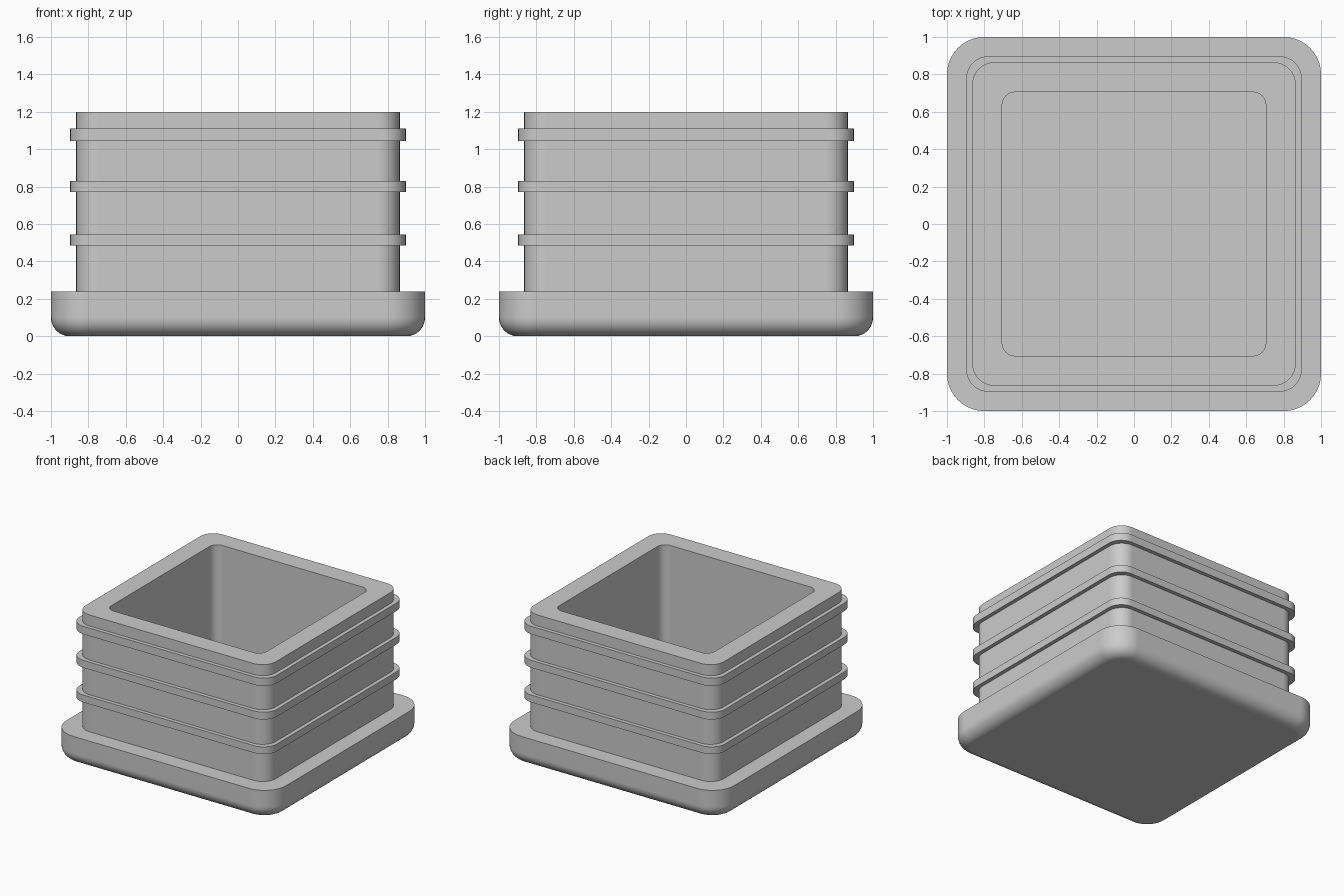
import bpy
import bmesh
from math import cos, sin, pi

cube = bpy.data.objects.get("Cube")
if cube:
    bpy.data.objects.remove(cube, do_unlink=True)

grey = bpy.data.materials.new("grey_plastic")
grey.use_nodes = True
colour = (0.6, 0.6, 0.6, 1)
grey.diffuse_color = colour
grey.node_tree.nodes["Principled BSDF"].inputs["Base Color"].default_value = colour

CORNER_STEPS = 10


def rounded_square(half, radius):
    """Outline of a square with rounded corners, counter-clockwise."""
    points = []
    for corner in range(4):
        middle = pi / 4 + corner * pi / 2
        cx = (half - radius) * (1 if cos(middle) > 0 else -1)
        cy = (half - radius) * (1 if sin(middle) > 0 else -1)
        for step in range(CORNER_STEPS + 1):
            a = corner * pi / 2 + step / CORNER_STEPS * pi / 2
            points.append((cx + radius * cos(a), cy + radius * sin(a)))
    return points


def loft(name, sections, capped=False):
    """Skin a run of (half width, corner radius, height) sections."""
    bm = bmesh.new()
    loops = [[bm.verts.new((x, y, z)) for x, y in rounded_square(half, r)]
             for half, r, z in sections]
    for low, high in zip(loops, loops[1:]):
        for i in range(len(low)):
            j = (i + 1) % len(low)
            bm.faces.new((low[i], low[j], high[j], high[i]))
    if capped:
        bm.faces.new(loops[0][::-1])
        bm.faces.new(loops[-1])
    mesh = bpy.data.meshes.new(name)
    bm.to_mesh(mesh)
    bm.free()
    mesh.materials.append(grey)
    obj = bpy.data.objects.new(name, mesh)
    bpy.context.collection.objects.link(obj)
    bpy.ops.object.select_all(action="DESELECT")
    obj.select_set(True)
    bpy.context.view_layer.objects.active = obj
    bpy.ops.object.shade_smooth_by_angle(angle=pi / 6)
    # Keep the large flat faces flat beside the fillets
    weighted = obj.modifiers.new("flat_faces", "WEIGHTED_NORMAL")
    weighted.keep_sharp = True
    return obj


BASE_TOP, TOP = 0.24, 1.2
BODY, BODY_RADIUS = 0.865, 0.12

# Base flange with a filleted underside; its top is the cavity floor
fillet = 0.1
sections = []
for step in range(9):
    a = step / 8 * pi / 2
    inset = fillet * (1 - sin(a))
    sections.append((1 - inset, 0.2 - inset, fillet * (1 - cos(a))))
sections.append((1, 0.2, BASE_TOP))
loft("base_flange", sections, capped=True)

# Hollow square sleeve: outer wall, rim, inner wall
loft("sleeve", [
    (BODY, BODY_RADIUS, BASE_TOP),
    (BODY, BODY_RADIUS, TOP),
    (0.705, 0.07, TOP),
    (0.705, 0.07, BASE_TOP),
])

# Gripping ribs around the sleeve
for name, low, high in (("lower_rib", 0.485, 0.545),
                        ("middle_rib", 0.77, 0.83),
                        ("upper_rib", 1.045, 1.11)):
    loft(name, [
        (BODY, BODY_RADIUS, low),
        (0.897, 0.12, low),
        (0.897, 0.12, high),
        (BODY, BODY_RADIUS, high),
    ])
